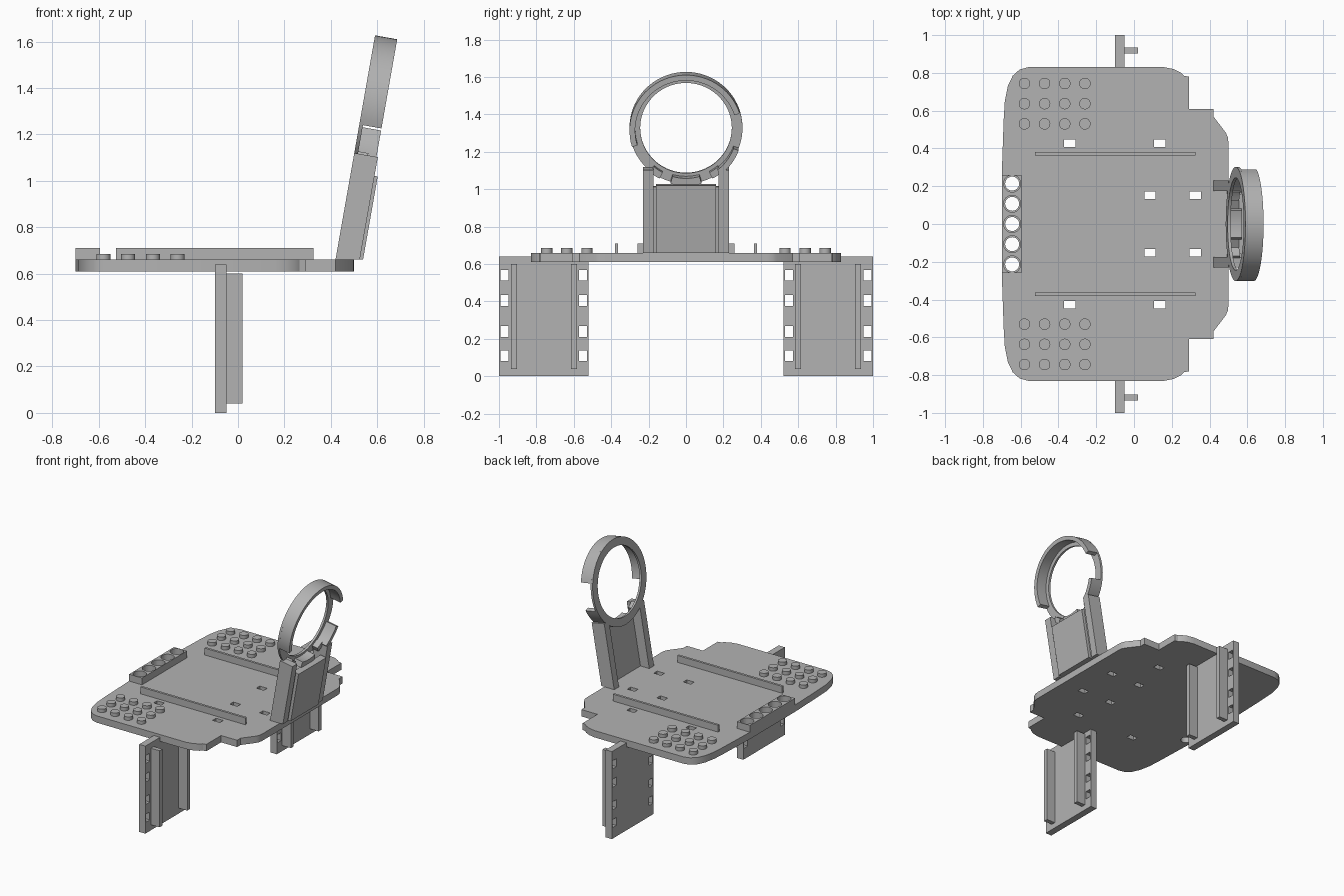
import bpy, bmesh, math
from mathutils import Matrix, Vector

cube = bpy.data.objects.get("Cube")
if cube:
    bpy.data.objects.remove(cube, do_unlink=True)

grey = bpy.data.materials.new("plain grey")
grey.use_nodes = True
grey.diffuse_color = (0.45, 0.45, 0.45, 1)
grey.node_tree.nodes["Principled BSDF"].inputs["Base Color"].default_value = (0.45, 0.45, 0.45, 1)

TILT = math.radians(10)
TOP = 0.66          # top of the deck


def finish(bm, name, smooth=False):
    bmesh.ops.recalc_face_normals(bm, faces=bm.faces)
    mesh = bpy.data.meshes.new(name)
    bm.to_mesh(mesh)
    bm.free()
    mesh.materials.append(grey)
    ob = bpy.data.objects.new(name, mesh)
    bpy.context.collection.objects.link(ob)
    if smooth:
        bpy.ops.object.select_all(action='DESELECT')
        ob.select_set(True)
        bpy.context.view_layer.objects.active = ob
        bpy.ops.object.shade_smooth_by_angle(angle=math.radians(30))
    return ob


def add_box(bm, x0, x1, y0, y1, z0, z1):
    mat = Matrix.Translation(((x0 + x1) / 2, (y0 + y1) / 2, (z0 + z1) / 2))
    mat = mat @ Matrix.Diagonal((x1 - x0, abs(y1 - y0), z1 - z0, 1))
    bmesh.ops.create_cube(bm, size=1, matrix=mat)


def add_cylinder(bm, x, y, z0, z1, r):
    bmesh.ops.create_cone(bm, cap_ends=True, segments=32, radius1=r, radius2=r, depth=z1 - z0,
                          matrix=Matrix.Translation((x, y, (z0 + z1) / 2)))


def box(name, *dims):
    bm = bmesh.new()
    add_box(bm, *dims)
    return finish(bm, name)


def extrude(name, points, vec, smooth=False):
    bm = bmesh.new()
    face = bm.faces.new([bm.verts.new(p) for p in points])
    new = bmesh.ops.extrude_face_region(bm, geom=[face])["geom"]
    bmesh.ops.translate(bm, vec=vec, verts=[v for v in new if isinstance(v, bmesh.types.BMVert)])
    return finish(bm, name, smooth)


def cut(ob, bm):
    """Subtract the cutter mesh and remove it."""
    cutter = finish(bm, "cutter")
    cutter.hide_render = True
    mod = ob.modifiers.new("holes", 'BOOLEAN')
    mod.operation, mod.solver, mod.object = 'DIFFERENCE', 'EXACT', cutter
    bpy.context.view_layer.objects.active = ob
    bpy.ops.object.modifier_apply(modifier=mod.name)
    bpy.data.objects.remove(cutter, do_unlink=True)


# Deck, from half an outline mirrored across y
half = [(-0.7, 0.26), (-0.69, 0.55), (-0.684, 0.65), (-0.668, 0.73), (-0.642, 0.785), (-0.605, 0.818),
        (-0.56, 0.83), (0.16, 0.83), (0.21, 0.82), (0.25, 0.8), (0.265, 0.785), (0.29, 0.78), (0.29, 0.61),
        (0.42, 0.61), (0.42, 0.57), (0.485, 0.485), (0.497, 0.46), (0.5, 0.43)]
outline = half + [(x, -y) for x, y in reversed(half)]
deck = extrude("deck", [(x, y, 0.61) for x, y in outline], (0, 0, 0.05), True)
PEGS = [i * 0.107 for i in range(-2, 3)]
bm = bmesh.new()
for s in (-1, 1):
    for x, y in ((-0.34, 0.427), (0.137, 0.427), (0.085, 0.153), (0.325, 0.153)):
        add_box(bm, x - 0.03, x + 0.03, s * y - 0.02, s * y + 0.02, 0.5, 0.8)
for y in PEGS:
    add_cylinder(bm, -0.645, y, 0.5, 0.8, 0.037)
cut(deck, bm)

# Front strip with a row of sockets
strip = box("socket_strip", -0.7, -0.595, -0.26, 0.26, TOP, 0.71)
bm = bmesh.new()
for y in PEGS:
    add_cylinder(bm, -0.645, y, 0.6, 0.8, 0.045)
cut(strip, bm)

# Studs on both wings
bm = bmesh.new()
for s in (-1, 1):
    for i in range(4):
        for j in range(3):
            add_cylinder(bm, -0.58 + i * 0.1067, s * (0.53 + j * 0.107), TOP - 0.01, 0.685, 0.03)
finish(bm, "studs", True)

for s, side in ((-1, "right"), (1, "left")):
    box(side + "_rail", -0.525, 0.325, s * 0.363, s * 0.38, TOP - 0.01, 0.71)

    # Leg panel with punched edges and two ribs
    leg = box(side + "_leg_panel", -0.1, -0.05, s * 0.52, s * 1.0, 0, 0.64)
    bm = bmesh.new()
    for y in (0.55, 0.97):
        for z in (0.11, 0.24, 0.405, 0.54):
            add_box(bm, -0.2, 0.1, s * y - 0.021, s * y + 0.021, z - 0.029, z + 0.029)
    cut(leg, bm)
    for n, y in (("inner", 0.583), ("outer", 0.903)):
        box(f"{side}_{n}_rib", -0.06, 0.02, s * y, s * (y + 0.032), 0.04, 0.6)


def leaning(u, w):
    """Point on the leaning frame: u along the slope, w behind its face."""
    return (0.42 + u * math.sin(TILT) + w * math.cos(TILT), TOP + u * math.cos(TILT) - w * math.sin(TILT))


def leaning_slab(name, y0, y1, w0, w1, top):
    foot = [(0.42 + w / math.cos(TILT), TOP) for w in (w1, w0)]
    pts = foot + [leaning(top, w0), leaning(top, w1)]
    return extrude(name, [(x, y0, z) for x, z in pts], (0, y1 - y0, 0))


# Leaning bracket
leaning_slab("right_post", -0.23, -0.175, 0, 0.103, 0.467)
leaning_slab("left_post", 0.175, 0.23, 0, 0.103, 0.467)
leaning_slab("back_web", -0.16, 0.16, 0.07, 0.117, 0.385)
leaning_slab("web_flange", -0.18, 0.18, 0.07, 0.095, 0.375)


def arc(name, a0, a1, r0, r1, w0, w1):
    """Ring segment around the hoop centre, angles in degrees from +y."""
    steps = max(4, round((a1 - a0) / 5))
    closed = a1 - a0 == 360
    bm = bmesh.new()
    rows = []
    for i in range(steps if closed else steps + 1):
        a = math.radians(a0 + (a1 - a0) * i / steps)
        row = []
        for r, w in ((r0, w0), (r1, w0), (r1, w1), (r0, w1)):
            x, z = leaning(0.68 + r * math.sin(a), w)
            row.append(bm.verts.new(Vector((x, r * math.cos(a), z))))
        rows.append(row)
    for a, b in zip(rows, rows[1:] + rows[:1] if closed else rows[1:]):
        for k in range(4):
            bm.faces.new((a[k], a[k - 1], b[k - 1], b[k]))
    if not closed:
        bm.faces.new(rows[0])
        bm.faces.new(rows[-1])
    return finish(bm, name, True)


# Hoop: thin full ring with deeper wall segments behind it
arc("hoop_face", 0, 360, 0.245, 0.302, 0, 0.016)
arc("hoop_upper_wall", 18, 197, 0.272, 0.302, 0.01, 0.097)
arc("hoop_lower_wall", -52, -21, 0.272, 0.302, 0.01, 0.097)
arc("hoop_bottom_tab", -106, -74, 0.262, 0.302, 0.01, 0.08)
for n, a in (("right", -130), ("left", -62)):
    arc(n + "_hoop_tab", a, a + 12, 0.265, 0.302, 0.01, 0.06)
